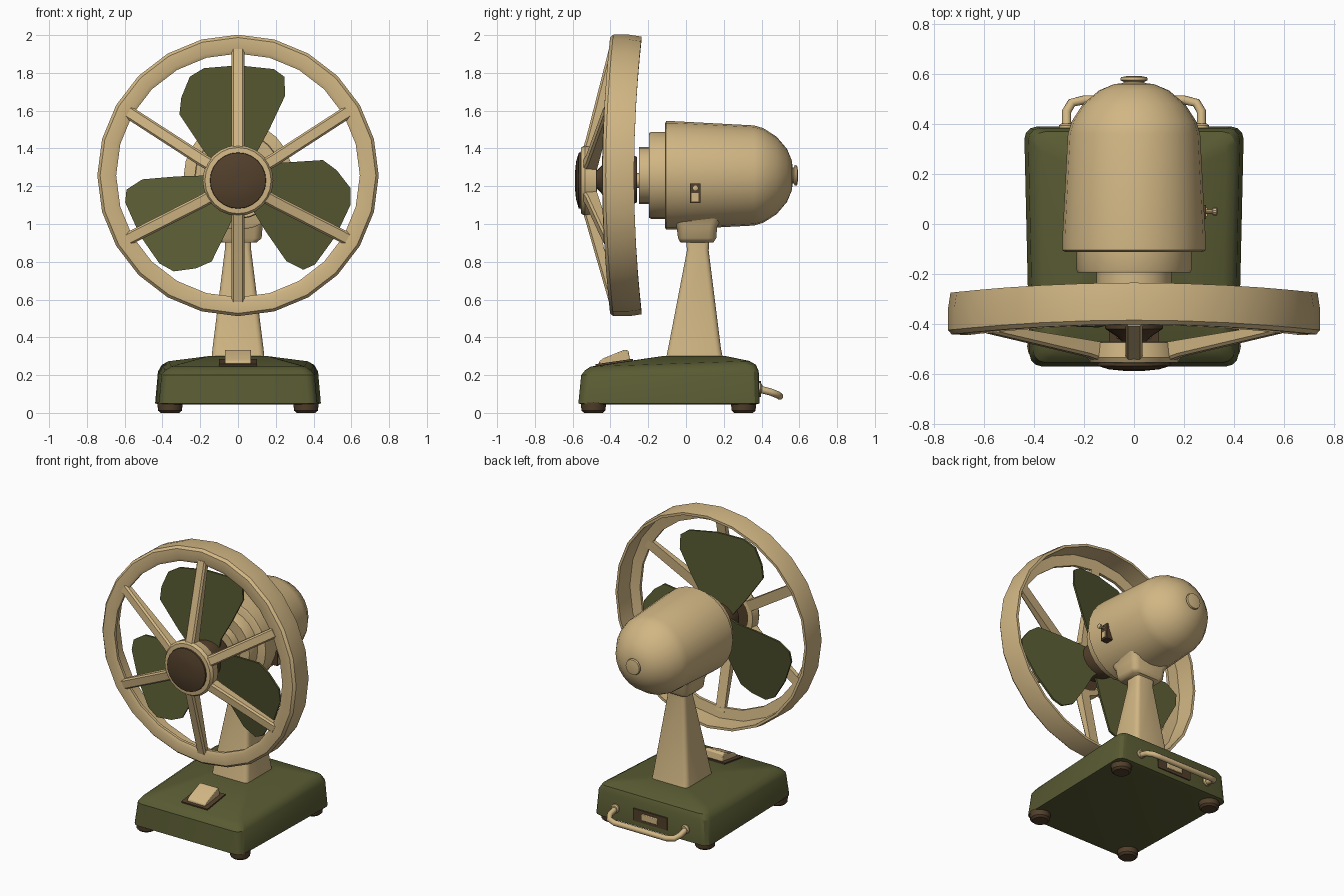
import bpy, bmesh, math
from math import sin, cos, pi, radians
from mathutils import Vector

cube = bpy.data.objects.get("Cube")
if cube:
    bpy.data.objects.remove(cube, do_unlink=True)


def material(name, rgb):
    m = bpy.data.materials.new(name)
    m.use_nodes = True
    m.diffuse_color = (*rgb, 1)
    m.node_tree.nodes["Principled BSDF"].inputs["Base Color"].default_value = (*rgb, 1)
    return m


TAN = material("warm tan", (0.64, 0.47, 0.23))
GREEN = material("olive green", (0.10, 0.105, 0.033))
BROWN = material("dark brown", (0.085, 0.05, 0.024))

AXIS_Z = 1.257   # motor and guard axis
HUB_Z = 1.23     # guard hub and blade axis
RING_R = 0.745


def finish(name, bm, mat, angle=35, bevel=0):
    bmesh.ops.recalc_face_normals(bm, faces=bm.faces)
    mesh = bpy.data.meshes.new(name)
    bm.to_mesh(mesh)
    bm.free()
    mesh.materials.append(mat)
    ob = bpy.data.objects.new(name, mesh)
    bpy.context.collection.objects.link(ob)
    if bevel:
        mod = ob.modifiers.new("soft edges", 'BEVEL')
        mod.width, mod.segments = bevel, 2
    bpy.ops.object.select_all(action='DESELECT')
    ob.select_set(True)
    bpy.context.view_layer.objects.active = ob
    bpy.ops.object.shade_smooth_by_angle(angle=radians(angle))
    return ob


def skin(bm, loops, caps=True, closed=False):
    """Bridge equal-length loops of points with quads."""
    rows = [[bm.verts.new(p) for p in loop] for loop in loops]
    n = len(rows[0])
    pairs = list(zip(rows, rows[1:])) + ([(rows[-1], rows[0])] if closed else [])
    for a, b in pairs:
        for i in range(n):
            j = (i + 1) % n
            bm.faces.new((a[i], a[j], b[j], b[i]))
    if caps and not closed:
        bm.faces.new(rows[0])
        bm.faces.new(rows[-1])


def lathe(name, profile, z, mat, segs=24, closed=False, bend=0, angle=35):
    """Turn (radius, y) points around a front-to-back axis."""
    bm = bmesh.new()
    turns = [2 * pi * i / segs for i in range(segs)]
    skin(bm, [[(r * cos(t), y - bend * cos(t) ** 2, z + r * sin(t)) for t in turns]
              for r, y in profile], closed=closed)
    return finish(name, bm, mat, angle)


def rounded_rect(hx, y0, y1, z, r, taper=1, rise=0):
    """Horizontal rounded rectangle; taper narrows the front, rise lifts the back."""
    pts = []
    corners = ((hx - r, y1 - r, 0), (r - hx, y1 - r, 1), (r - hx, y0 + r, 2), (hx - r, y0 + r, 3))
    for cx, cy, q in corners:
        for k in range(4):
            a = (q + k / 3) * pi / 2
            x, y = cx + r * cos(a), cy + r * sin(a)
            f = (y - y0) / (y1 - y0)
            pts.append((x * (taper + (1 - taper) * f), y, z + rise * f))
    return pts


def loft(name, rects, mat, angle=35):
    bm = bmesh.new()
    skin(bm, [rounded_rect(*r) for r in rects])
    return finish(name, bm, mat, angle)


def box(name, lo, hi, mat, bevel=0):
    bm = bmesh.new()
    skin(bm, [[(lo[0], lo[1], z), (hi[0], lo[1], z), (hi[0], hi[1], z), (lo[0], hi[1], z)]
              for z in (lo[2], hi[2])])
    return finish(name, bm, mat, bevel=bevel)


# Base shell with sloping shoulders and a low domed top
loft("base", [(0.42, -0.55, 0.37, 0.045, 0.05, 0.95),
              (0.44, -0.57, 0.39, 0.05, 0.05, 0.95),
              (0.425, -0.555, 0.385, 0.20, 0.05, 0.95, 0.02),
              (0.405, -0.535, 0.37, 0.225, 0.05, 0.95, 0.03),
              (0.37, -0.505, 0.335, 0.245, 0.05, 0.95, 0.03),
              (0.16, -0.13, 0.215, 0.30, 0.03)], GREEN, 30)

# Feet
for side in (-1, 1):
    for y in (-0.49, 0.305):
        bm = bmesh.new()
        skin(bm, [[(side * 0.36 + r * cos(t * pi / 8), y + r * sin(t * pi / 8), z) for t in range(16)]
                  for r, z in ((0.05, 0), (0.063, 0.012), (0.068, 0.055))])
        finish("foot", bm, BROWN)

# Front push switch on its plate
plate = box("switch_plate", (-0.1, -0.1, -0.02), (0.1, 0.1, 0.006), BROWN)
plate.location, plate.rotation_euler = (0, -0.38, 0.266), (radians(8), 0, 0)
bm = bmesh.new()
wedge = ((-0.46, 0.25), (-0.46, 0.272), (-0.44, 0.288), (-0.325, 0.335), (-0.305, 0.33), (-0.295, 0.27))
skin(bm, [[(x, y, z) for y, z in wedge] for x in (-0.07, 0.07)])
finish("push_switch", bm, TAN, bevel=0.006)

# Column and the yoke under the motor
loft("column", [(0.14, -0.105, 0.195, 0.29, 0.03),
                (0.135, -0.095, 0.185, 0.34, 0.03),
                (0.07, 0.005, 0.12, 0.86, 0.025),
                (0.07, 0.0, 0.125, 0.93, 0.025)], TAN)
loft("yoke", [(0.10, -0.03, 0.145, 0.903, 0.03),
              (0.125, -0.042, 0.16, 0.925, 0.04),
              (0.13, -0.05, 0.165, 0.985, 0.04),
              (0.17, -0.09, 0.20, 1.06, 0.04)], TAN, 50)

# Motor housing: stepped front collar, tapered body and domed back
lathe("motor_collar", [(0.15, -0.25), (0.15, -0.19), (0.225, -0.195), (0.23, -0.185), (0.23, -0.1)],
      AXIS_Z, TAN)
lathe("motor_body", [(0.275, -0.112), (0.287, -0.105), (0.287, -0.06), (0.265, 0.36), (0.25, 0.41),
                     (0.205, 0.48), (0.14, 0.535), (0.08, 0.56), (0.04, 0.565)], AXIS_Z, TAN, 24, angle=40)
lathe("back_knob", [(0.04, 0.55), (0.042, 0.57), (0.055, 0.576), (0.052, 0.588), (0.03, 0.592)],
      AXIS_Z, TAN, 16)

# Side toggle on the motor
box("toggle_plate", (0.24, 0.02, 1.11), (0.288, 0.077, 1.215), BROWN)
box("toggle_slider", (0.28, 0.03, 1.12), (0.294, 0.067, 1.165), TAN)
toggle = lathe("toggle_knob", [(0.009, -0.06), (0.009, 0.0), (0.016, 0.004), (0.016, 0.018), (0.008, 0.022)],
               0, TAN, 10)
toggle.location, toggle.rotation_euler = (0.313, 0.05, 1.19), (0, 0, -pi / 2)

# Guard ring: thin band with a front flange, bowed slightly forward at the sides
lathe("guard_ring", [(0.735, -0.235), (0.745, -0.30), (0.745, -0.385), (0.73, -0.402), (0.665, -0.405),
                     (0.645, -0.395), (0.645, -0.375), (0.715, -0.365), (0.718, -0.235)],
      AXIS_Z, TAN, 24, closed=True, bend=0.04, angle=40)

# Guard spokes
for i in range(6):
    a = pi / 2 + i * pi / 3
    out, across = Vector((cos(a), 0, sin(a))), Vector((-sin(a), 0, cos(a)))
    bow = 0.04 * cos(a) ** 2
    bm = bmesh.new()
    loops = []
    for r, z, front, back, half in ((0.155, HUB_Z, -0.55, -0.475, 0.034),
                                    (0.22, HUB_Z, -0.53, -0.465, 0.034),
                                    (0.67, AXIS_Z, -0.408 - bow, -0.37 - bow, 0.034)):
        c = Vector((0, 0, z)) + out * r
        loops.append([c + across * s * half * w + Vector((0, y, 0))
                      for s, y, w in ((-1, back, 1), (-1, front + 0.012, 1), (-1, front, 0.7),
                                      (1, front, 0.7), (1, front + 0.012, 1), (1, back, 1))])
    skin(bm, loops)
    finish("guard_spoke", bm, TAN)

# Guard hub with its cap
lathe("guard_hub", [(0.145, -0.47), (0.18, -0.475), (0.187, -0.535), (0.175, -0.555), (0.145, -0.558)],
      HUB_Z, TAN, 24, closed=True)
lathe("hub_cap", [(0.14, -0.50), (0.15, -0.55), (0.147, -0.568), (0.10, -0.582), (0.04, -0.588)],
      HUB_Z, BROWN, 24)

# Shaft and blade hub
lathe("shaft", [(0.04, -0.51), (0.04, -0.2)], HUB_Z, TAN, 12)
lathe("blade_hub", [(0.05, -0.47), (0.07, -0.45), (0.115, -0.42), (0.13, -0.28), (0.12, -0.26)],
      HUB_Z + 0.005, BROWN, 20)

# Three pitched blades
outline = ((-0.10, 0.04), (-0.19, 0.16), (-0.31, 0.34), (-0.30, 0.43), (-0.255, 0.54), (-0.18, 0.585),
           (0, 0.60), (0.19, 0.58), (0.245, 0.54), (0.25, 0.44), (0.17, 0.27), (0.10, 0.14), (0.08, 0.04))
for i in range(3):
    a = i * 2 * pi / 3
    bm = bmesh.new()
    skin(bm, [[(x * cos(a) - h * sin(a), -0.345 + 0.2 * x + t, HUB_Z + 0.01 + x * sin(a) + h * cos(a))
               for x, h in outline] for t in (-0.007, 0.007)])
    finish("fan_blade", bm, GREEN)

# Rear carrying handle
curve = bpy.data.curves.new("rear_handle", 'CURVE')
curve.dimensions, curve.bevel_depth, curve.bevel_resolution = '3D', 0.019, 2
curve.use_fill_caps = True
half = ((0.27, 0.37, 0.13), (0.27, 0.45, 0.11), (0.25, 0.485, 0.096), (0.2, 0.497, 0.088))
path = list(half) + [(-x, y, z) for x, y, z in reversed(half)]
spline = curve.splines.new('POLY')
spline.points.add(len(path) - 1)
for p, co in zip(spline.points, path):
    p.co = (*co, 1)
curve.materials.append(TAN)
bpy.context.collection.objects.link(bpy.data.objects.new("rear_handle", curve))
for side in (-1, 1):
    lathe("handle_socket", [(0.03, 0.37), (0.03, 0.395), (0.022, 0.402)], 0.13, TAN, 12).location.x = side * 0.27

# Rear power inlet
box("inlet_plate", (-0.13, 0.36, 0.085), (0.13, 0.396, 0.17), BROWN)
box("inlet_block", (-0.06, 0.38, 0.105), (0.06, 0.404, 0.15), TAN, 0.004)
